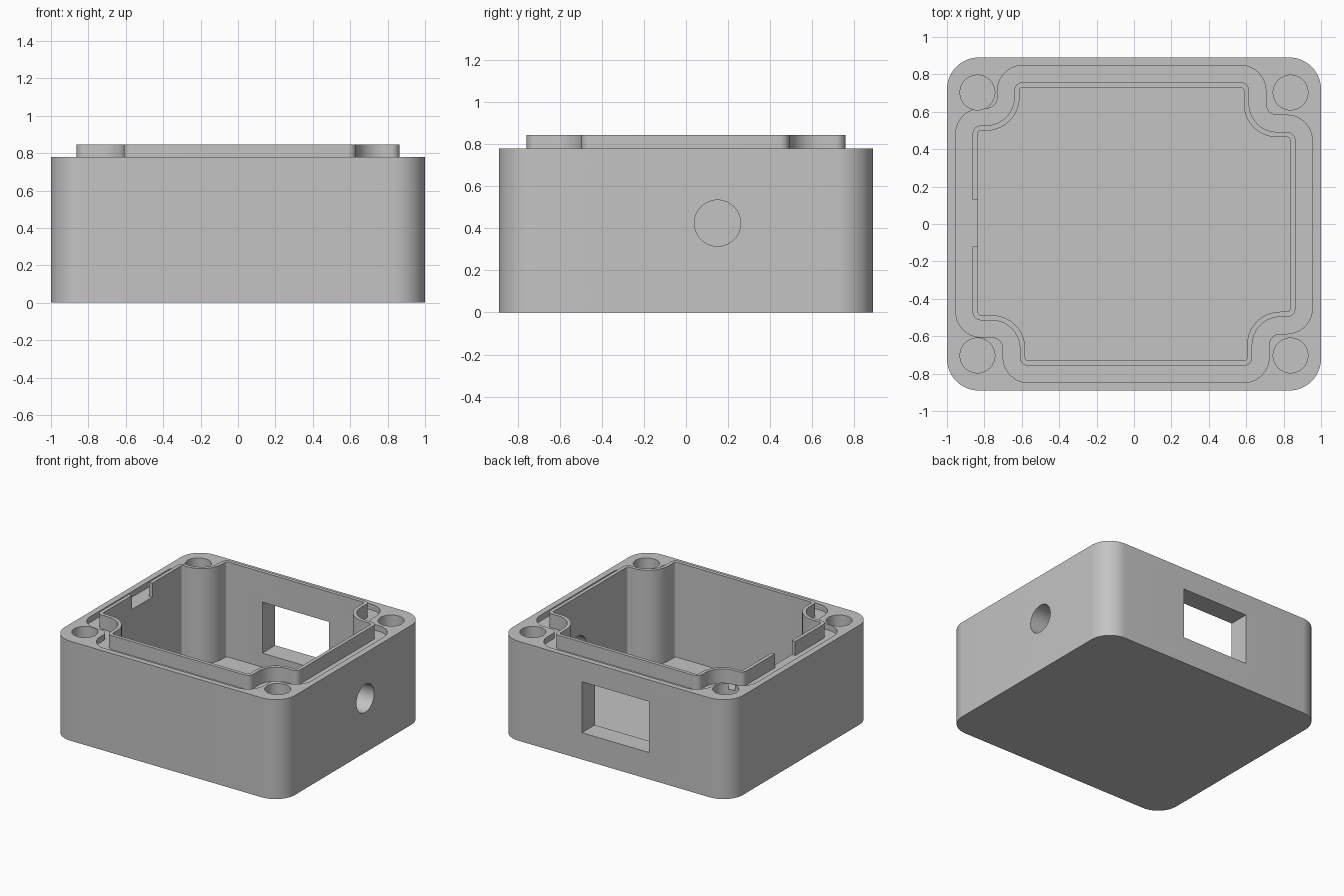
import bpy
import bmesh
import math
from mathutils import Matrix, Vector

cube = bpy.data.objects.get("Cube")
if cube:
    bpy.data.objects.remove(cube)

# Single plastic colour
grey = bpy.data.materials.new("light grey plastic")
grey.use_nodes = True
colour = (0.55, 0.55, 0.55, 1)
grey.diffuse_color = colour
grey.node_tree.nodes["Principled BSDF"].inputs["Base Color"].default_value = colour

WALL_TOP, GROOVE_Z, LIP_TOP, FLOOR_Z = 0.78, 0.735, 0.845, 0.10


def make_object(name, bm):
    bmesh.ops.recalc_face_normals(bm, faces=bm.faces)
    mesh = bpy.data.meshes.new(name)
    bm.to_mesh(mesh)
    bm.free()
    mesh.materials.append(grey)
    obj = bpy.data.objects.new(name, mesh)
    bpy.context.collection.objects.link(obj)
    return obj


def rounded(corners, steps=10):
    """Outline with every right-angled corner (x, y, radius) rounded off."""
    points = []
    for i, (x, y, r) in enumerate(corners):
        p = Vector((x, y))
        u = (Vector(corners[i - 1][:2]) - p).normalized()
        v = (Vector(corners[(i + 1) % len(corners)][:2]) - p).normalized()
        centre = p + r * (u + v)
        for k in range(steps + 1):
            t = math.pi / 2 * k / steps
            points.append(centre - r * (v * math.cos(t) + u * math.sin(t)))
    return points


def prism(name, outline, z0, z1):
    bm = bmesh.new()
    base = bm.faces.new([bm.verts.new((p.x, p.y, z0)) for p in outline])
    top = bmesh.ops.extrude_face_region(bm, geom=[base])["geom"]
    verts = [g for g in top if isinstance(g, bmesh.types.BMVert)]
    bmesh.ops.translate(bm, vec=(0, 0, z1 - z0), verts=verts)
    return make_object(name, bm)


def box(name, low, high):
    low, high = Vector(low), Vector(high)
    bm = bmesh.new()
    bmesh.ops.create_cube(bm, size=1, matrix=Matrix.Translation((low + high) / 2)
                          @ Matrix.Diagonal((*(high - low), 1)))
    return make_object(name, bm)


def cylinder(name, radius, depth, matrix):
    bm = bmesh.new()
    bmesh.ops.create_cone(bm, cap_ends=True, segments=48, radius1=radius,
                          radius2=radius, depth=depth, matrix=matrix)
    return make_object(name, bm)


def stepped_outline(offset):
    """Lip outline, notched around the four screw posts, grown by offset."""
    x, y = 0.863 + offset, 0.758 + offset
    convex, concave = 0.045 + offset, 0.15 - offset
    corners = []
    for sx, sy, a, b in ((1, 1, 0.615, 0.492), (-1, 1, 0.64, 0.527),
                         (-1, -1, 0.61, 0.515), (1, -1, 0.632, 0.497)):
        a, b = a + offset, b + offset
        step = [(sx * x, sy * b, convex), (sx * a, sy * b, concave),
                (sx * a, sy * y, convex)]
        corners += step if sx * sy > 0 else step[::-1]
    return rounded(corners)


def cut(obj, cutters):
    for cutter in cutters:
        mod = obj.modifiers.new("cut", "BOOLEAN")
        mod.operation, mod.solver, mod.object = "DIFFERENCE", "EXACT", cutter
    graph = bpy.context.evaluated_depsgraph_get()
    mesh = bpy.data.meshes.new_from_object(obj.evaluated_get(graph))
    obj.modifiers.clear()
    obj.data = mesh
    for cutter in cutters:
        bpy.data.objects.remove(cutter)


# Housing: rounded block with cavity, seal groove, screw holes and wall openings
block = rounded([(sx, sy * 0.89, 0.17)
                 for sx, sy in ((1, 1), (-1, 1), (-1, -1), (1, -1))], 14)
housing = prism("housing", block, 0, WALL_TOP)
cutters = [
    prism("groove_cutter", stepped_outline(0.09), GROOVE_Z, 1),
    prism("cavity_cutter", stepped_outline(-0.028), FLOOR_Z, 1.1),
    box("window_cutter", (-0.30, 0.65, 0.21), (0.28, 1, 0.61)),
    cylinder("port_cutter", 0.11, 0.4, Matrix.Translation((0.95, 0.15, 0.425))
             @ Matrix.Rotation(math.pi / 2, 4, "Y")),
]
for sx in (-1, 1):
    for sy in (-1, 1):
        cutters.append(cylinder("screw_cutter", 0.093, 0.8, Matrix.Translation(
            (sx * 0.837, sy * 0.703, FLOOR_Z + 0.4))))
cut(housing, cutters)

# Raised sealing lip with a gap in the side
lip = prism("sealing_lip", stepped_outline(0), GROOVE_Z, LIP_TOP)
cut(lip, [
    prism("lip_inner_cutter", stepped_outline(-0.028), 0.5, 1),
    box("lip_gap_cutter", (-0.95, -0.12, 0.6), (-0.75, 0.13, 1)),
])

# Smooth rounded corners, sharp edges elsewhere
bpy.ops.object.select_all(action="DESELECT")
for obj in (housing, lip):
    obj.select_set(True)
bpy.context.view_layer.objects.active = housing
bpy.ops.object.shade_smooth_by_angle(angle=math.radians(30))
